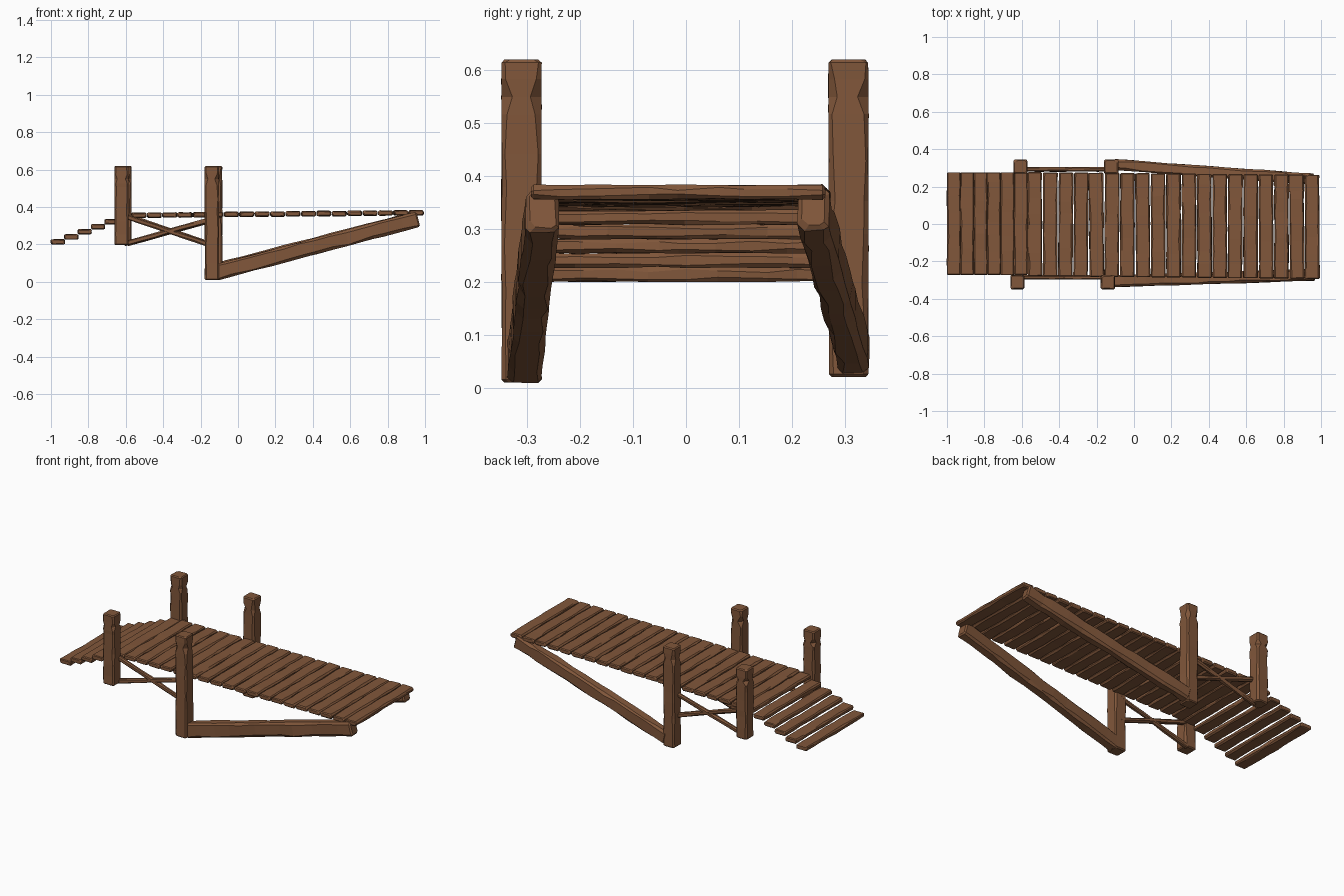
import bpy, bmesh, random
from mathutils import Vector

if "Cube" in bpy.data.objects:
    bpy.data.objects.remove(bpy.data.objects["Cube"])

random.seed(7)
wood = bpy.data.materials.new("wood")
wood.diffuse_color = (0.22, 0.095, 0.043, 1)
wood.use_nodes = True
wood.node_tree.nodes["Principled BSDF"].inputs["Base Color"].default_value = wood.diffuse_color


def beam(name, a, b, w, h, rings=8, chamfer=0.008, rough=0.002, notch=None):
    """Rough-hewn timber from a to b: eight-sided rings with chipped corners.
    notch = (fraction along length, depth) cuts deeper chips there."""
    a, b = Vector(a), Vector(b)
    d = (b - a).normalized()
    side = d.cross(Vector((0, 0, 1)))
    side = side.normalized() if side.length > 0.01 else Vector((1, 0, 0))
    up = side.cross(d)
    length = (b - a).length
    e = chamfer * 0.7 / length
    stations = [(0, chamfer * 0.7), (e, 0)]
    stations += [((i + random.uniform(-.25, .25)) / rings, 0) for i in range(1, rings)]
    if notch:
        t, _ = notch
        gap = 0.055
        stations = [s for s in stations if abs(s[0] - t) > gap]
        stations += [(t - gap, 0), (t, 0), (t + gap, 0)]
    stations += [(1 - e, 0), (1, chamfer * 0.7)]
    stations.sort()
    bm = bmesh.new()
    loops = []
    for t, inset in stations:
        x, y = w / 2 - inset, h / 2 - inset
        pts = []
        for k, (sx, sy) in enumerate(((1, 1), (-1, 1), (-1, -1), (1, -1))):
            c = chamfer * random.uniform(0.6, 1.5)
            if notch and abs(t - notch[0]) < 1e-6:
                c += notch[1] * random.uniform(0.6, 1.2)
            c = min(c, x * 0.8, y * 0.8)
            two = [(sx * x, sy * (y - c)), (sx * (x - c), sy * y)]
            pts += two if k % 2 == 0 else two[::-1]
        ring = []
        for px, py in pts:
            px -= random.uniform(0, rough) * (1 if px > 0 else -1)
            py -= random.uniform(0, rough) * (1 if py > 0 else -1)
            ring.append(bm.verts.new(a + d * (t * length) + side * px + up * py))
        loops.append(ring)
    for r0, r1 in zip(loops, loops[1:]):
        for i in range(8):
            j = (i + 1) % 8
            bm.faces.new((r0[i], r0[j], r1[j], r1[i]))
    bm.faces.new(loops[0])
    bm.faces.new(loops[-1])
    bmesh.ops.recalc_face_normals(bm, faces=bm.faces)
    me = bpy.data.meshes.new(name)
    bm.to_mesh(me)
    bm.free()
    me.materials.append(wood)
    ob = bpy.data.objects.new(name, me)
    bpy.context.collection.objects.link(ob)
    return ob


# Deck planks, rising slightly and drifting towards the front
for i in range(19):
    x = -0.53 + i * 0.0824
    f = i / 18
    z = 0.356 + 0.013 * f + random.uniform(-.001, .001)
    yc = -0.001 - 0.014 * f
    sk = random.uniform(-.003, .003)
    beam(f"deck_plank_{i + 1}", (x - sk, yc - 0.278, z), (x + sk, yc + 0.278, z),
         0.08, 0.03, 8, 0.007, 0.003)

# Steps down at the left end
for i in range(6):
    x = -0.963 + i * 0.0716
    z = 0.214 + i * 0.027
    beam(f"step_{i + 1}", (x, -0.272, z), (x, 0.276, z), 0.077, 0.03, 8, 0.006, 0.003)

# Four posts, each with a worn neck near the top
for name, x, y, z in (("front_outer_post", -0.623, -0.311, 0.197),
                      ("back_outer_post", -0.607, 0.307, 0.2),
                      ("front_inner_post", -0.14, -0.311, 0.01),
                      ("back_inner_post", -0.122, 0.307, 0.02)):
    n = 0.55
    beam(name, (x, y, z), (x, y, 0.62), 0.077, 0.077, 7, 0.008, 0.002,
         ((n - z) / (0.62 - z), 0.014))

# Long slanted supports under the free end
beam("front_support", (-0.121, -0.305, 0.049), (0.963, -0.272, 0.336), 0.068, 0.088, 12, 0.011, 0.004)
beam("back_support", (-0.103, 0.318, 0.064), (0.955, 0.240, 0.338), 0.062, 0.084, 12, 0.011, 0.004)

# Crossed braces between the posts
for side, y, dx in (("front", -0.285, 0), ("back", 0.292, 0.016)):
    beam(side + "_brace_falling", (-0.61 + dx, y, 0.353), (-0.14 + dx, y, 0.194), 0.026, 0.028, 6, 0.006)
    beam(side + "_brace_rising", (-0.61 + dx, y, 0.203), (-0.14 + dx, y, 0.335), 0.026, 0.028, 6, 0.006)
